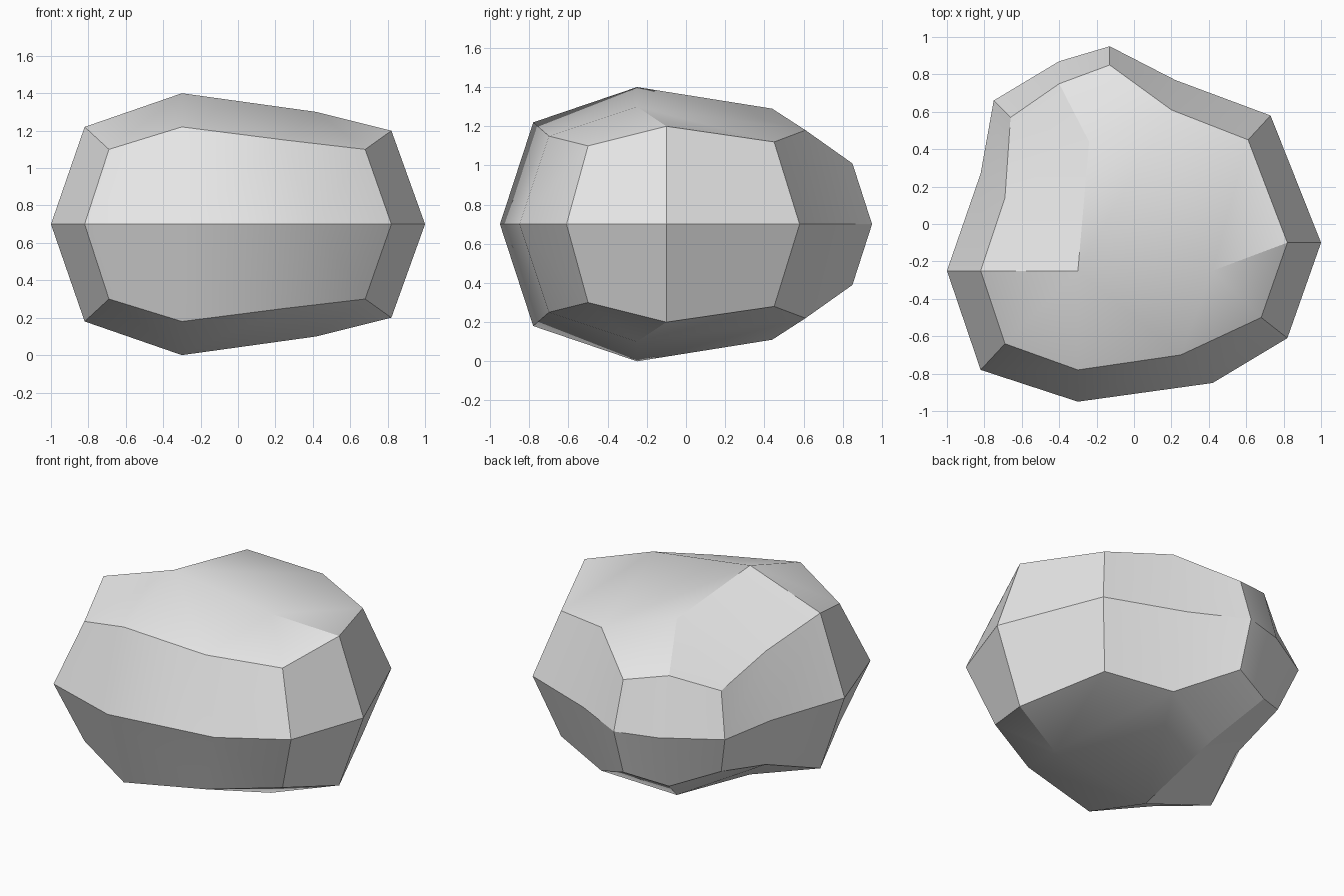
import bpy
import bmesh
import math

default_cube = bpy.data.objects.get("Cube")
if default_cube:
    bpy.data.objects.remove(default_cube, do_unlink=True)

MIDDLE = 0.7  # height of the widest outline; the boulder mirrors about it

# Outline columns, counter-clockwise: (girdle x, y), (shoulder x, y, rise)
columns = {
    "left":         ((-1, -.25),   (-.82, -.25, .52)),
    "front_left":   ((-.82, -.78), (-.69, -.64, .4)),
    "front_a":      ((-.3, -.95),  (-.3, -.78, .52)),
    "front_b":      ((.42, -.85),  (.25, -.7, .45)),
    "front_right":  ((.82, -.61),  (.68, -.5, .4)),
    "right":        ((1, -.1),     (.82, -.1, .5)),
    "right_corner": ((.73, .58),   (.61, .45, .42)),
    "notch":        ((.22, .77),   (.2, .61, .48)),
    "back_right":   ((-.13, .95),  (-.13, .85, .31)),
    "back":         ((-.4, .87),   (-.4, .75, .37)),
    "back_left":    ((-.75, .66),  (-.66, .57, .27)),
    "left_dent":    ((-.82, .27),  (-.69, .14, .38)),
}

# Inner points of the cap
peaks = {
    "summit":     (-.3, -.25, .7),
    "east_peak":  (.42, -.25, .6),
    "north_peak": (-.24, .44, .59),
}

# Facets of the cap, each split along the diagonal from its first corner
cap_facets = [
    ("summit", "left", "front_left", "front_a"),
    ("summit", "front_a", "front_b", "east_peak"),
    ("east_peak", "front_b", "front_right", "right"),
    ("summit", "north_peak", "left_dent", "left"),
    ("summit", "east_peak", "notch", "north_peak"),
    ("east_peak", "right", "right_corner", "notch"),
    ("north_peak", "back", "back_left", "left_dent"),
    ("north_peak", "notch", "back_right", "back"),
]


def add_facet(bm, corners, side):
    """Add a quad, reversing its winding on the lower half."""
    a, b, c, d = corners
    bm.faces.new((a, b, c, d) if side > 0 else (a, d, c, b))


def add_half(bm, girdle, side):
    """Build the upper (side = 1) or lower (side = -1) half."""
    points = {name: shoulder for name, (_, shoulder) in columns.items()}
    points.update(peaks)
    verts = {name: bm.verts.new((x, y, side * rise))
             for name, (x, y, rise) in points.items()}
    names = list(columns)
    # Sloping band between girdle and shoulder
    for here, after in zip(names, names[1:] + names[:1]):
        add_facet(bm, (girdle[here], girdle[after], verts[after], verts[here]), side)
    # Cap
    for facet in cap_facets:
        add_facet(bm, [verts[name] for name in facet], side)


# Boulder body
bm = bmesh.new()
girdle = {name: bm.verts.new((x, y, 0)) for name, ((x, y), _) in columns.items()}
for side in (1, -1):
    add_half(bm, girdle, side)
mesh = bpy.data.meshes.new("boulder")
bm.to_mesh(mesh)
bm.free()

boulder = bpy.data.objects.new("boulder", mesh)
boulder.location.z = MIDDLE
bpy.context.collection.objects.link(boulder)

# Stone colour
stone = bpy.data.materials.new("stone_grey")
stone.use_nodes = True
colour = (.8, .8, .8, 1)
stone.diffuse_color = colour
for node in stone.node_tree.nodes:
    if node.type == 'BSDF_PRINCIPLED':
        node.inputs["Base Color"].default_value = colour
mesh.materials.append(stone)

# Soft shading that keeps the pronounced ridges
bpy.ops.object.select_all(action='DESELECT')
boulder.select_set(True)
bpy.context.view_layer.objects.active = boulder
bpy.ops.object.shade_smooth_by_angle(angle=math.radians(30))
